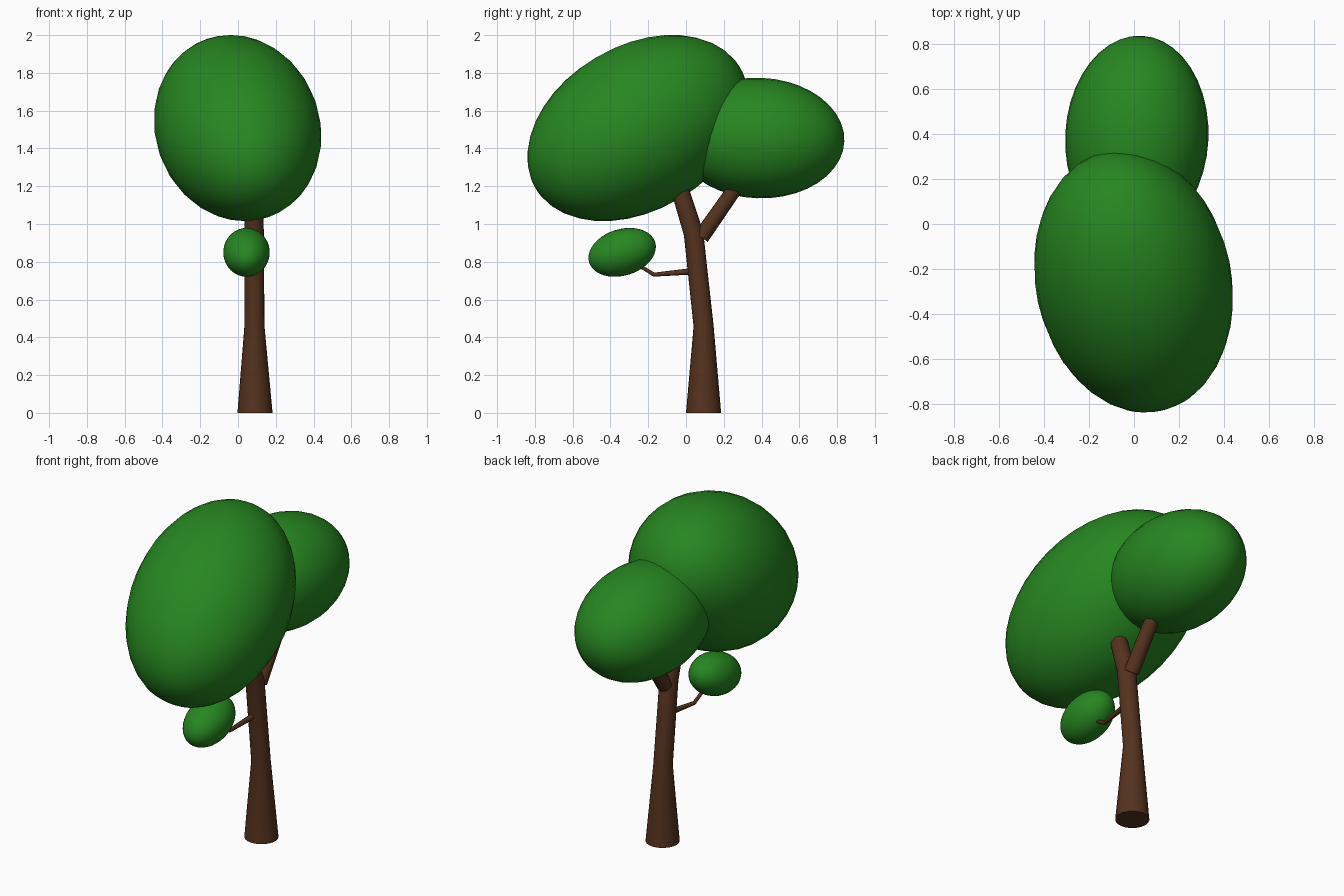
import bpy, bmesh, math
from mathutils import Vector

if "Cube" in bpy.data.objects:
    bpy.data.objects.remove(bpy.data.objects["Cube"])


def material(name, rgb):
    m = bpy.data.materials.new(name)
    m.diffuse_color = (*rgb, 1)
    m.use_nodes = True
    m.node_tree.nodes["Principled BSDF"].inputs["Base Color"].default_value = m.diffuse_color
    return m


leaf_mat = material("leaf_green", (0.02, 0.24, 0.015))
bark_mat = material("bark_brown", (0.09, 0.032, 0.013))


def finish(obj, name, mat):
    obj.name = name
    obj.data.materials.append(mat)
    bpy.ops.object.select_all(action='DESELECT')
    obj.select_set(True)
    bpy.context.view_layer.objects.active = obj
    bpy.ops.object.shade_smooth_by_angle(angle=math.radians(40))


def foliage(name, center, long_axis, length, radius):
    """Egg-shaped leaf mass stretched along long_axis."""
    bpy.ops.mesh.primitive_uv_sphere_add(segments=32, ring_count=20, radius=1, location=center)
    o = bpy.context.object
    o.scale = (radius, radius, length)
    o.rotation_euler = Vector(long_axis).to_track_quat('Z', 'Y').to_euler()
    finish(o, name, leaf_mat)


def limb(name, points, sides=20, flat_base=False):
    """Tapered tube through (x, y, z, radius) points, capped at both ends."""
    pts = [Vector(p[:3]) for p in points]
    bm = bmesh.new()
    rings = []
    for i, p in enumerate(points):
        t = Vector((0, 0, 0))
        if i > 0:
            t += (pts[i] - pts[i - 1]).normalized()
        if i < len(pts) - 1:
            t += (pts[i + 1] - pts[i]).normalized()
        if i == 0 and flat_base:
            t = Vector((0, 0, 1))
        t.normalize()
        u = t.cross(Vector((1, 0, 0))).normalized()
        v = t.cross(u)
        angles = [2 * math.pi * k / sides for k in range(sides)]
        rings.append([bm.verts.new(pts[i] + p[3] * (u * math.cos(a) + v * math.sin(a)))
                      for a in angles])
    for a, b in zip(rings, rings[1:]):
        for k in range(sides):
            n = (k + 1) % sides
            bm.faces.new((a[k], a[n], b[n], b[k]))
    bm.faces.new(rings[0])
    bm.faces.new(rings[-1])
    bmesh.ops.recalc_face_normals(bm, faces=bm.faces)
    me = bpy.data.meshes.new(name)
    bm.to_mesh(me)
    bm.free()
    o = bpy.data.objects.new(name, me)
    bpy.context.collection.objects.link(o)
    finish(o, name, bark_mat)


# Trunk, leaning into its upper fork
limb("trunk", [(.09, .093, 0, .093), (.087, .093, .46, .053),
               (.085, .04, .95, .052), (.083, -.035, 1.19, .047)], flat_base=True)
# Rear branch carrying the second crown
limb("rear_branch", [(.086, .08, .93, .043), (.086, .275, 1.21, .039)])
# Thin bent twig to the small leaf cluster
limb("twig", [(.085, .06, .752, .018), (.065, -.17, .732, .011), (.055, -.28, .80, .009)], sides=10)

# Leaf masses
foliage("main_crown", (-.002, -.255, 1.508), (-.176, .847, .50), .634, .436)
foliage("rear_crown", (.0125, .387, 1.455), (.05, 1, -.04), .452, .319)
foliage("small_leaf_cluster", (.045, -.338, .85), (0, .955, .295), .183, .123)
